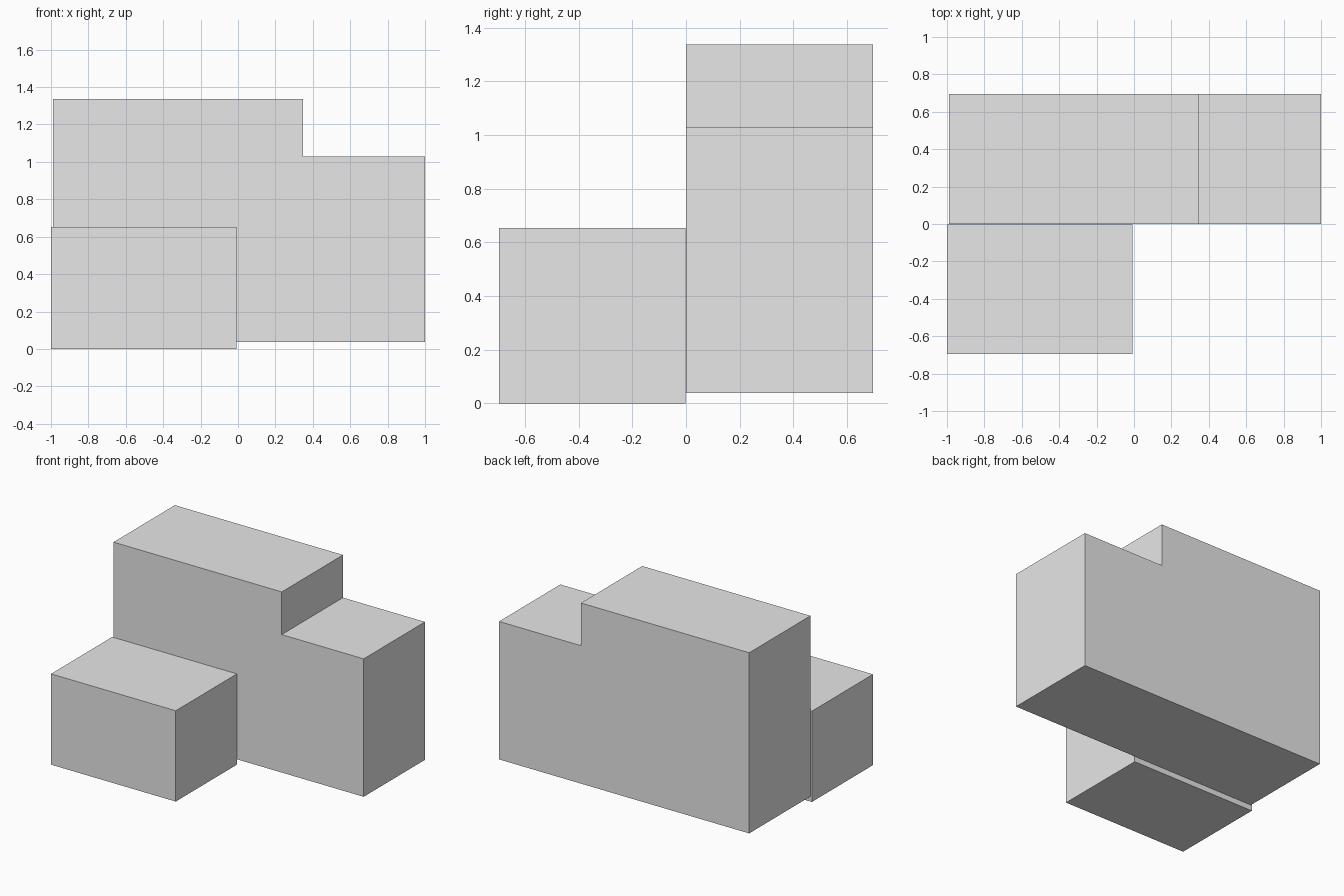
import bpy
import bmesh

cube = bpy.data.objects.get("Cube")
if cube:
    bpy.data.objects.remove(cube, do_unlink=True)

# Single plain grey
grey = bpy.data.materials.new("plain_grey")
grey.use_nodes = True
colour = (0.8, 0.8, 0.8, 1)
grey.diffuse_color = colour
grey.node_tree.nodes["Principled BSDF"].inputs["Base Color"].default_value = colour


def extruded_block(name, profile, y_front, y_back):
    """Extrude an x-z outline from y_front to y_back."""
    bm = bmesh.new()
    face = bm.faces.new([bm.verts.new((x, y_front, z)) for x, z in profile])
    result = bmesh.ops.extrude_face_region(bm, geom=[face], use_keep_orig=True)
    moved = [v for v in result["geom"] if isinstance(v, bmesh.types.BMVert)]
    bmesh.ops.translate(bm, verts=moved, vec=(0, y_back - y_front, 0))
    bmesh.ops.recalc_face_normals(bm, faces=bm.faces)
    mesh = bpy.data.meshes.new(name)
    bm.to_mesh(mesh)
    bm.free()
    mesh.materials.append(grey)
    obj = bpy.data.objects.new(name, mesh)
    bpy.context.collection.objects.link(obj)
    return obj


# Tall rear block with a step down on its left side
left, right, step = -0.99, 1.0, 0.348
base, low_roof, high_roof = 0.038, 1.03, 1.337
extruded_block("stepped_rear_block",
               [(left, base), (right, base), (right, low_roof),
                (step, low_roof), (step, high_roof), (left, high_roof)],
               0.0, 0.696)

# Low front block, reaching slightly further down and to the right
extruded_block("low_front_block",
               [(-1, 0), (-0.008, 0), (-0.008, 0.653), (-1, 0.653)],
               -0.696, -0.002)
